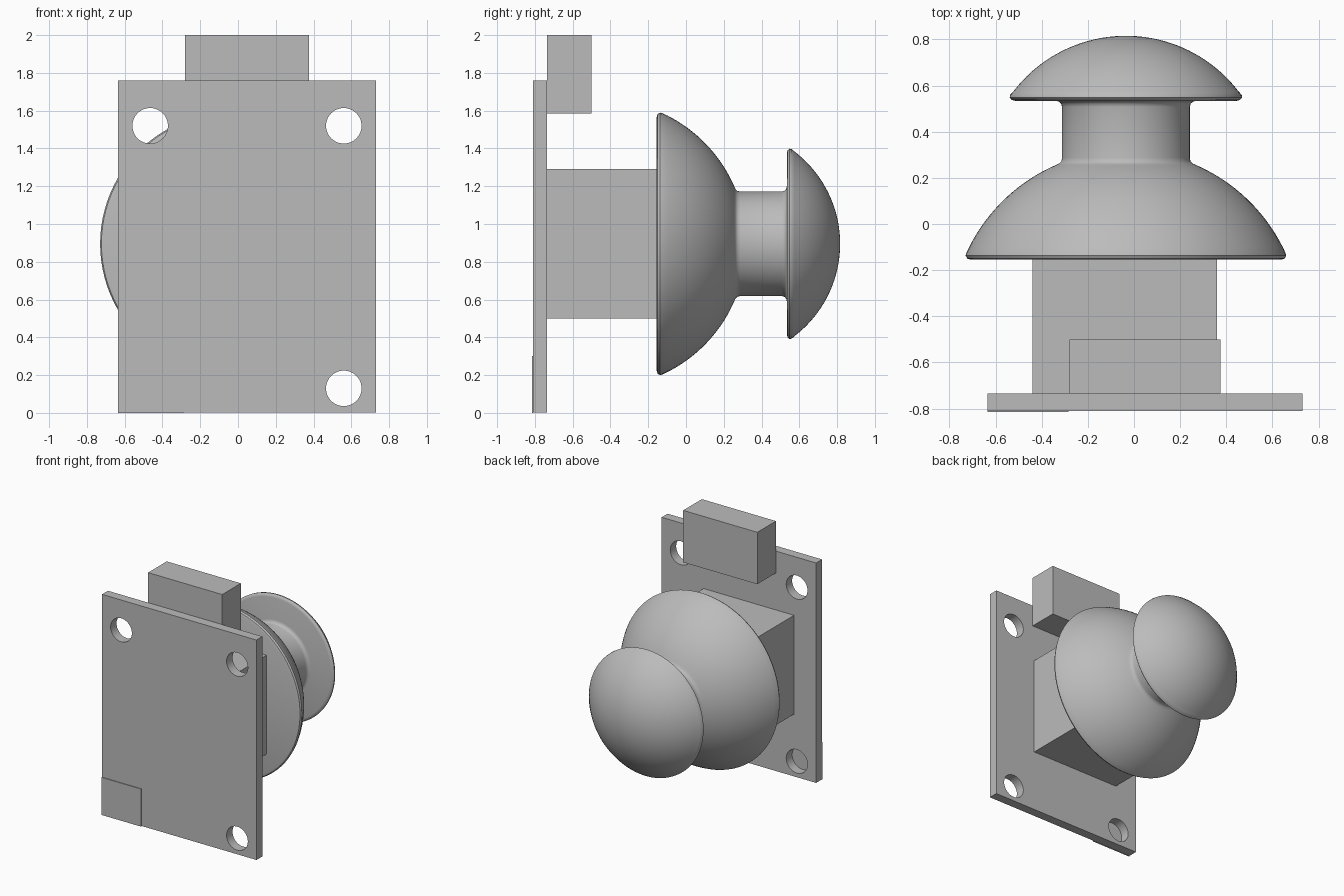
import bpy, bmesh, math
from mathutils import Vector, Matrix

cube = bpy.data.objects.get("Cube")
if cube:
    bpy.data.objects.remove(cube, do_unlink=True)

GREY = (0.5, 0.5, 0.5, 1)
metal = bpy.data.materials.new("plain grey metal")
metal.use_nodes = True
metal.diffuse_color = GREY
metal.node_tree.nodes["Principled BSDF"].inputs["Base Color"].default_value = GREY


def finish(name, bm, smooth=False):
    bmesh.ops.recalc_face_normals(bm, faces=bm.faces)
    mesh = bpy.data.meshes.new(name)
    bm.to_mesh(mesh)
    bm.free()
    mesh.materials.append(metal)
    obj = bpy.data.objects.new(name, mesh)
    bpy.context.collection.objects.link(obj)
    if smooth:
        bpy.ops.object.select_all(action='DESELECT')
        obj.select_set(True)
        bpy.context.view_layer.objects.active = obj
        bpy.ops.object.shade_smooth_by_angle(angle=math.radians(35))
    return obj


def box(name, low, high):
    low, high = Vector(low), Vector(high)
    bm = bmesh.new()
    bmesh.ops.create_cube(bm, size=1)
    bmesh.ops.scale(bm, vec=high - low, verts=bm.verts)
    bmesh.ops.translate(bm, vec=(low + high) / 2, verts=bm.verts)
    return finish(name, bm)


def arc(centre, radius, r_start, r_end, steps):
    """Spherical profile as (y, r) points, from r_start to r_end."""
    a, b = math.asin(r_start / radius), math.asin(r_end / radius)
    angles = [a + (b - a) * i / steps for i in range(steps + 1)]
    return [(centre + radius * math.cos(t), radius * math.sin(t)) for t in angles]


PLATE_FRONT, PLATE_BACK = -0.81, -0.735
AXIS_X, AXIS_Z = -0.035, 0.895

# Mounting plate with four screw holes
plate = box("mounting_plate", (-0.635, PLATE_FRONT, 0.003), (0.73, PLATE_BACK, 1.76))
bm = bmesh.new()
for x in (-0.465, 0.56):
    for z in (0.13, 1.52):
        place = Matrix.Translation((x, PLATE_FRONT, z)) @ Matrix.Rotation(math.pi / 2, 4, 'X')
        bmesh.ops.create_cone(bm, cap_ends=True, segments=48, radius1=0.094,
                              radius2=0.094, depth=0.4, matrix=place)
cutter = finish("hole_cutter", bm)
cutter.hide_render = True
cut = plate.modifiers.new("screw holes", 'BOOLEAN')
cut.operation, cut.solver, cut.object = 'DIFFERENCE', 'EXACT', cutter
bpy.context.view_layer.objects.active = plate
bpy.ops.object.modifier_apply(modifier=cut.name)
bpy.data.objects.remove(cutter, do_unlink=True)

# Thin corner patch that closes one hole from the front
box("corner_patch", (-0.635, -0.816, 0), (-0.285, PLATE_FRONT, 0.3))

# Latch bolt and lock body
box("latch_bolt", (-0.28, PLATE_BACK, 1.585), (0.375, -0.5, 2))
box("lock_body", (-0.44, PLATE_BACK, 0.5), (0.36, -0.15, 1.29))

# Turned knob: flared base, neck and domed grip
profile = [(-0.155, 0), (-0.155, 0.672), (-0.15, 0.688), (-0.137, 0.695)]
profile += arc(-0.442, 0.761, 0.69, 0.305, 20)
profile += [(0.262, 0.29), (0.272, 0.28), (0.287, 0.277), (0.508, 0.277),
            (0.522, 0.281), (0.531, 0.292), (0.534, 0.306), (0.534, 0.48),
            (0.538, 0.495), (0.548, 0.504), (0.56, 0.502)]
profile += arc(0.201, 0.615, 0.488, 0, 20)

bm = bmesh.new()
verts = [bm.verts.new((AXIS_X + r, y, AXIS_Z)) for y, r in profile]
edges = [bm.edges.new(pair) for pair in zip(verts, verts[1:])]
bmesh.ops.spin(bm, geom=verts + edges, cent=(AXIS_X, 0, AXIS_Z), axis=(0, 1, 0),
               angle=math.tau, steps=96)
bmesh.ops.remove_doubles(bm, verts=bm.verts, dist=0.0005)
finish("knob", bm, smooth=True)
